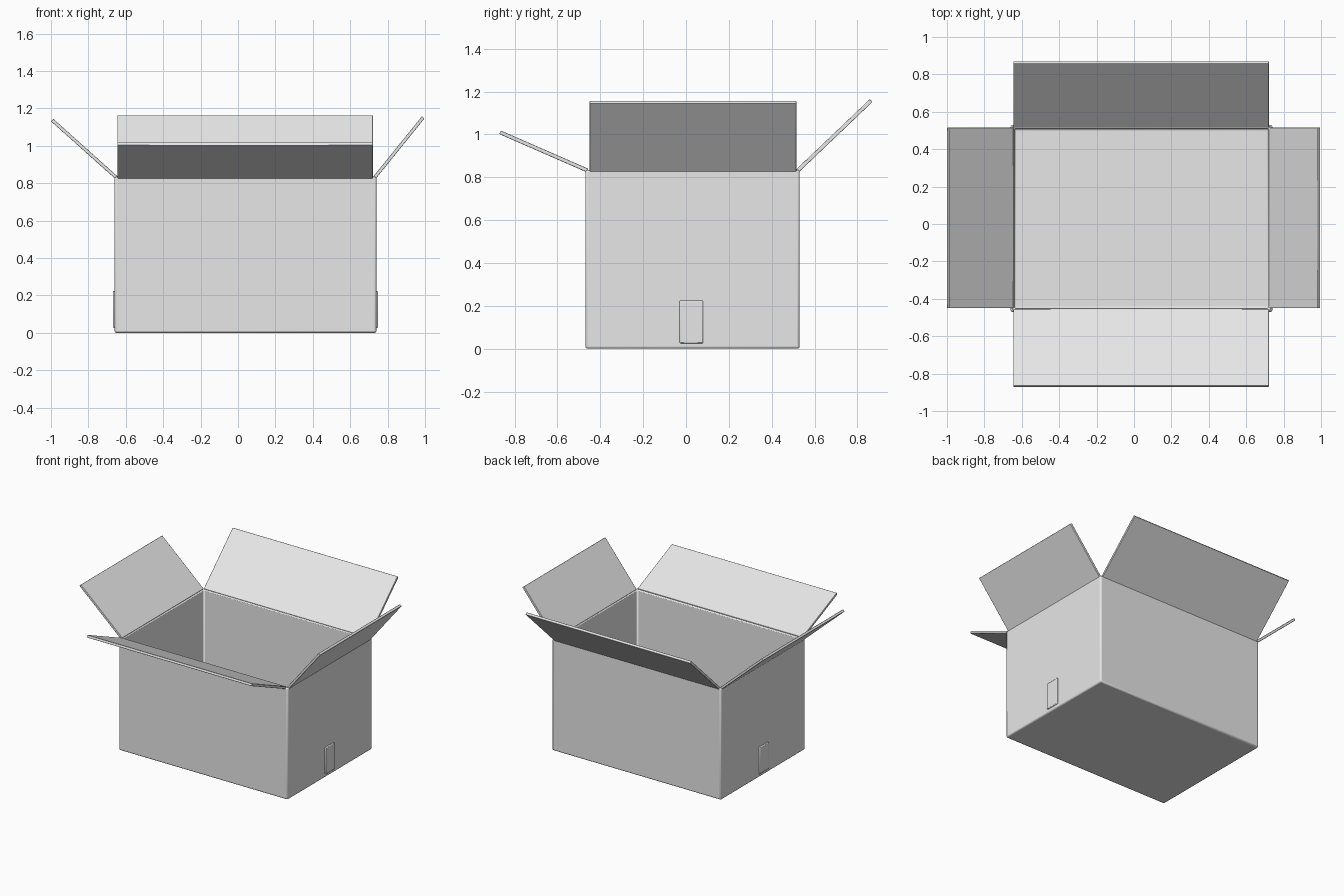
import bpy, bmesh
from mathutils import Vector

if "Cube" in bpy.data.objects:
    bpy.data.objects.remove(bpy.data.objects["Cube"])

card = bpy.data.materials.new("grey cardboard")
card.diffuse_color = (0.8, 0.8, 0.8, 1)
card.use_nodes = True
card.node_tree.nodes["Principled BSDF"].inputs["Base Color"].default_value = card.diffuse_color


def finish(name, bm, bevel):
    bmesh.ops.recalc_face_normals(bm, faces=bm.faces[:])
    me = bpy.data.meshes.new(name)
    bm.to_mesh(me)
    bm.free()
    me.materials.append(card)
    ob = bpy.data.objects.new(name, me)
    bpy.context.collection.objects.link(ob)
    mod = ob.modifiers.new("soft edges", 'BEVEL')
    mod.width, mod.segments, mod.limit_method = bevel, 2, 'ANGLE'
    bpy.context.view_layer.objects.active = ob
    ob.select_set(True)
    bpy.ops.object.shade_smooth_by_angle(angle=0.7)
    ob.select_set(False)
    return ob


def block(bm, lo, hi):
    verts = bmesh.ops.create_cube(bm, size=1)["verts"]
    for v in verts:
        v.co = Vector([lo[i] if v.co[i] < 0 else hi[i] for i in range(3)])


# Open box: outer block with the top inset and pushed down to the floor
X0, X1, Y0, Y1, H, T = -0.66, 0.74, -0.47, 0.53, 0.835, 0.02
bm = bmesh.new()
block(bm, (X0, Y0, 0), (X1, Y1, H))
bm.normal_update()
top = max(bm.faces, key=lambda f: f.calc_center_median().z)
bmesh.ops.inset_region(bm, faces=[top], thickness=T, use_even_offset=True)
floor = bmesh.ops.extrude_face_region(bm, geom=[top])["geom"]
bmesh.ops.delete(bm, geom=[top], context='FACES_ONLY')
for v in floor:
    if isinstance(v, bmesh.types.BMVert):
        v.co.z = T
finish("box_body", bm, 0.012)


# Flap: thin sheet from hinge to tip, in the plane across the given axis
def flap(name, axis, hinge, tip, lo, hi, thick=0.018):
    h, t = Vector(hinge), Vector(tip)
    d = (t - h).normalized()
    n = Vector((-d.y, d.x)) * thick / 2
    bm = bmesh.new()
    ring = []
    for p in (h + n, t + n, t - n, h - n):
        co = (p.x, lo, p.y) if axis == 'x' else (lo, p.x, p.y)
        ring.append(bm.verts.new(co))
    face = bm.faces.new(ring)
    ext = bmesh.ops.extrude_face_region(bm, geom=[face])["geom"]
    move = (0, hi - lo, 0) if axis == 'x' else (hi - lo, 0, 0)
    bmesh.ops.translate(bm, vec=move,
                        verts=[v for v in ext if isinstance(v, bmesh.types.BMVert)])
    finish(name, bm, 0.003)


flap("left_flap", 'x', (-0.65, 0.83), (-0.994, 1.138), -0.45, 0.515)
flap("right_flap", 'x', (0.73, 0.83), (0.99, 1.152), -0.45, 0.515)
flap("front_flap", 'y', (-0.46, 0.832), (-0.868, 1.01), -0.645, 0.722)
flap("back_flap", 'y', (0.52, 0.83), (0.864, 1.158), -0.645, 0.722)

# Tape ends folded up on the two short sides
for name, x in (("left_tape", X0), ("right_tape", X1)):
    bm = bmesh.new()
    block(bm, (x - 0.008, -0.03, 0.025), (x + 0.008, 0.08, 0.225))
    finish(name, bm, 0.005)
